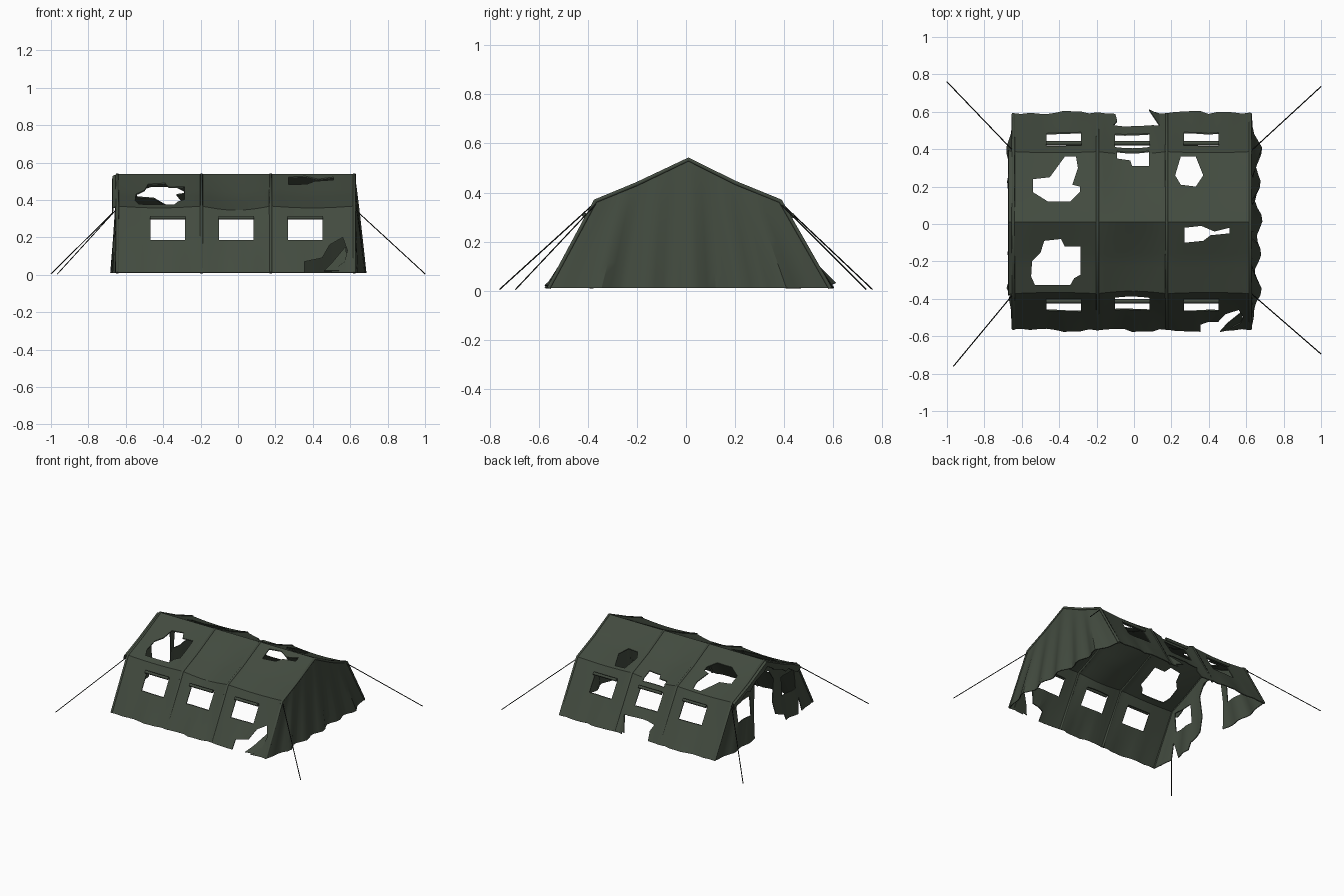
import bpy, bmesh, math, random
from mathutils import Vector

if "Cube" in bpy.data.objects:
    bpy.data.objects.remove(bpy.data.objects["Cube"])
random.seed(4)

def material(name, c):
    m = bpy.data.materials.new(name)
    m.diffuse_color = (*c, 1)
    m.use_nodes = True
    m.node_tree.nodes["Principled BSDF"].inputs["Base Color"].default_value = m.diffuse_color
    return m
CANVAS = material("canvas", (0.055, 0.07, 0.05))
ROPE = material("rope", (0.012, 0.014, 0.012))

RIBS = [-0.645, -0.195, 0.175, 0.622]
PROFILE = [(-.56, .01), (-.37, .365), (-.2, .435), (.01, .535), (.2, .44), (.385, .365), (.588, .01)]
WINDOWS = [-.375, -.01, .36]

def obj_from(bm, name, mat=CANVAS):
    me = bpy.data.meshes.new(name)
    bm.to_mesh(me)
    bm.free()
    ob = bpy.data.objects.new(name, me)
    bpy.context.collection.objects.link(ob)
    me.materials.append(mat)
    return ob

def lerp_pts(pts, n):
    out = []
    for a, b in zip(pts, pts[1:]):
        out += [tuple(Vector(a).lerp(Vector(b), i / n)) for i in range(n)]
    return out + [pts[-1]]

def grid_sheet(rows):
    bm = bmesh.new()
    vs = [[bm.verts.new(p) for p in r] for r in rows]
    for a, b in zip(vs, vs[1:]):
        for i in range(len(a) - 1):
            bm.faces.new((a[i], a[i + 1], b[i + 1], b[i]))
    return bm

def prism(bm, pts, axis, lo, hi):
    put = {'x': lambda a, b, h: (h, a, b), 'y': lambda a, b, h: (a, h, b), 'z': lambda a, b, h: (a, b, h)}[axis]
    lov = [bm.verts.new(put(a, b, lo)) for a, b in pts]
    hiv = [bm.verts.new(put(a, b, hi)) for a, b in pts]
    bm.faces.new(lov)
    bm.faces.new(hiv[::-1])
    for i in range(len(pts)):
        j = (i + 1) % len(pts)
        bm.faces.new((lov[j], lov[i], hiv[i], hiv[j]))

def rect(x0, x1, z0, z1):
    return [(x0, z0), (x1, z0), (x1, z1), (x0, z1)]

def finish(ob, holes=None):
    # give the cloth thickness, cut its holes, shade it
    bpy.ops.object.select_all(action='DESELECT')
    bpy.context.view_layer.objects.active = ob
    ob.select_set(True)
    s = ob.modifiers.new("thickness", 'SOLIDIFY')
    s.thickness, s.offset = 0.006, 0
    bpy.ops.object.modifier_apply(modifier=s.name)
    if holes:
        bm = bmesh.new()
        for h in holes:
            prism(bm, *h)
        bmesh.ops.recalc_face_normals(bm, faces=bm.faces)
        cut = obj_from(bm, "hole_cutter")
        cut.hide_render = True
        b = ob.modifiers.new("holes", 'BOOLEAN')
        b.operation, b.solver, b.object = 'DIFFERENCE', 'EXACT', cut
        bpy.ops.object.modifier_apply(modifier=b.name)
        bpy.data.objects.remove(cut)
    bpy.ops.object.shade_smooth_by_angle(angle=math.radians(30))

# Roof and long walls: one sheet sagging between the ribs
section = lerp_pts(PROFILE, 5)
cols = [(lerp_pts([(a, 0), (b, 0)], 10)[i][0], math.sin(math.pi * i / 10), k)
        for k, (a, b) in enumerate(zip(RIBS, RIBS[1:])) for i in range(11 if k == 2 else 10)]
rows = []
for x, s, k in cols:
    depth = (0.010, 0.022, 0.010)[k] * s
    hem = random.uniform(-0.004, 0.016)
    r = []
    for y, z in section:
        up = min(1, (z - .01) / .355)
        ridge = max(0, (z - .365) / .17)
        side = 1 if y > 0 else -1
        dy = side * (hem * (1 - up) ** 2 - depth * .6 * up * (1 - ridge))
        r.append((x, y + dy, z - depth * up * (1 - ridge ** 2)))
    rows.append(r)
shell = obj_from(grid_sheet(rows), "canvas_shell")

roof_holes = [
    [(-.48, -.09), (-.39, -.08), (-.37, -.12), (-.285, -.12), (-.285, -.27), (-.32, -.29),
     (-.34, -.325), (-.53, -.325), (-.55, -.28), (-.545, -.2), (-.5, -.155)],
    [(.27, -.02), (.36, -.01), (.43, -.04), (.51, -.02), (.51, -.05), (.41, -.06), (.37, -.09), (.27, -.1)],
    [(-.54, .24), (-.45, .25), (-.37, .36), (-.31, .36), (-.30, .3), (-.33, .21), (-.29, .2),
     (-.29, .17), (-.34, .12), (-.46, .12), (-.54, .17)],
    [(-.09, .4), (.08, .4), (.08, .31), (-.01, .31), (-.02, .34), (-.09, .35)],
    [(.22, .26), (.25, .36), (.33, .36), (.37, .26), (.33, .2), (.25, .21)]]
front_tear = [(.355, -.05), (.355, .07), (.45, .09), (.49, .16), (.56, .2), (.585, .13), (.57, .07), (.5, .02), (.49, -.05)]
back_tear = [(-.11, -.05), (-.09, .07), (-.11, .11), (-.02, .125), (.14, .12), (.13, .06), (.09, -.05)]
holes = [(p, 'z', .33, .8) for p in roof_holes]
holes += [(rect(c - .092, c + .092, .185, .298), 'y', -1, 1) for c in WINDOWS]
holes += [(front_tear, 'y', -1, -.3), (back_tear, 'y', .3, 1)]
finish(shell, holes)

# End walls: draped sheets flaring outwards at the hem
def end_wall(name, x0, sx, flare, wave, holes=None):
    top = lerp_pts(PROFILE[1:6], 8)
    rows = []
    n = len(top) - 1
    for i, (ty, tz) in enumerate(top):
        t = i / n
        by = PROFILE[0][0] + t * (PROFILE[-1][0] - PROFILE[0][0])
        edge = min(1, 6 * min(t, 1 - t))
        out = edge * (flare + wave * math.sin(t * 38 + 1) + wave * .4 * math.sin(t * 17))
        rows.append([(x0 + sx * out * (1 - v) ** .9, by + (ty - by) * v, .01 + (tz - .012) * v)
                     for v in [j / 8 for j in range(9)]])
    finish(obj_from(grid_sheet(rows), name), holes)

end_wall("closed_end_wall", .622, 1, .042, .016)
door = [(.14, -.05), (.15, .2), (.13, .40), (.06, .46), (-.04, .44), (-.09, .36), (-.07, .2),
        (-.1, .1), (-.2, .06), (-.25, -.05)]
end_wall("open_end_wall", -.645, -1, .025, .009,
         [(door, 'x', -1, -.3), ([(-.33, -.05), (-.37, .13), (-.42, -.05)], 'x', -1, -.3),
          (rect(.19, .34, .2, .34), 'x', -1, -.3), (rect(-.34, -.18, .2, .34), 'x', -1, -.3)])

# Ragged valance along the open end
rows = []
for i, (y, z) in enumerate(lerp_pts(PROFILE[1:6], 5)):
    drop = random.uniform(.015, .05)
    rows.append([(-.645, y, z), (-.668, y * 1.02, z - .008), (-.672, y * 1.03, z - .01 - drop)])
finish(obj_from(grid_sheet(rows), "end_valance"))

# Loose torn flaps
bm = bmesh.new()
for pts in ([(.14, .52, .12), (.14, .58, .02), (.08, .61, .03)],
            [(.59, -.55, .02), (.575, -.47, .15), (.5, -.53, .06), (.46, -.575, .02)]):
    bm.faces.new([bm.verts.new(p) for p in pts])
finish(obj_from(bm, "torn_flaps"))

# Tubes for ribs, window rolls and ropes
def tube(name, pts, r, mat, res=1):
    cu = bpy.data.curves.new(name, 'CURVE')
    cu.dimensions = '3D'
    cu.bevel_depth, cu.bevel_resolution, cu.use_fill_caps = r, res, True
    sp = cu.splines.new('POLY')
    sp.points.add(len(pts) - 1)
    for p, q in zip(sp.points, pts):
        p.co = (*q, 1)
    cu.materials.append(mat)
    ob = bpy.data.objects.new(name, cu)
    bpy.context.collection.objects.link(ob)

for i, x in enumerate(RIBS):
    tube(f"rib_{i}", [(x, y, z) for y, z in PROFILE], .009, CANVAS)
for i, c in enumerate(WINDOWS):
    for side, y in (("front", -.413), ("back", .432)):
        tube(f"{side}_window_roll_{i}", [(c - .095, y, .306), (c + .095, y, .306)], .011, CANVAS)

# Guy ropes from the eave corners to the ground
for i, (a, b) in enumerate([((-.65, .395, .35), (-1, .76, .005)), ((.625, .39, .35), (1, .735, .005)),
                            ((.625, -.37, .35), (1, -.695, .005)), ((-.65, -.38, .35), (-.965, -.76, .005))]):
    tube(f"guy_rope_{i}", [a, b], .003, ROPE, 0)
